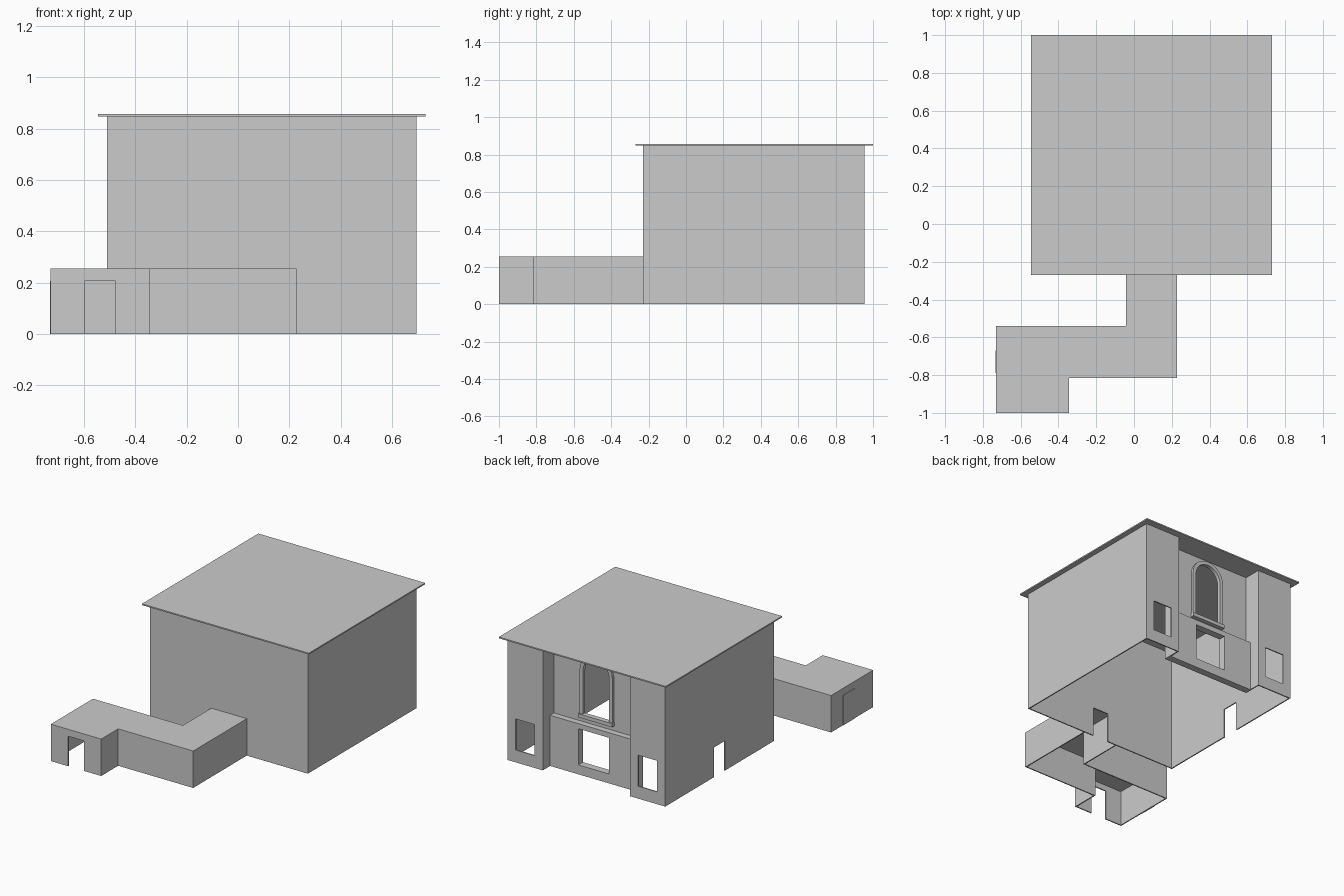
import bpy, math

if "Cube" in bpy.data.objects:
    bpy.data.objects.remove(bpy.data.objects["Cube"])

CX, CY = 0.0925, 0.3625      # centre of the main block
T = 0.008                    # wall thickness


def make(name, verts, faces):
    me = bpy.data.meshes.new(name)
    me.from_pydata(verts, [], faces)
    ob = bpy.data.objects.new(name, me)
    bpy.context.collection.objects.link(ob)
    return ob


def shell(name, pts, h, open_edges=(), top=False):
    """Thin walls along a counter-clockwise outline, optionally with a flat roof."""
    n = len(pts)
    verts = [(x, y, z) for z in (0, h) for x, y in pts]
    faces = [(i, (i + 1) % n, (i + 1) % n + n, i + n)
             for i in range(n) if i not in open_edges]
    if top:
        faces.append(tuple(range(n, 2 * n)))
    ob = make(name, verts, faces)
    m = ob.modifiers.new("thickness", 'SOLIDIFY')
    m.thickness, m.offset, m.use_even_offset = T, -1, True
    return ob


def prism(name, pts, y0, y1):
    """Extrude a counter-clockwise x-z profile from y0 to y1."""
    n = len(pts)
    verts = [(x, y, z) for y in (y0, y1) for x, z in pts]
    faces = [tuple(range(n)), tuple(range(2 * n - 1, n - 1, -1))]
    faces += [(i, i + n, (i + 1) % n + n, (i + 1) % n) for i in range(n)]
    return make(name, verts, faces)


def box(name, x0, x1, y0, y1, z0, z1):
    return prism(name, [(x0, z0), (x1, z0), (x1, z1), (x0, z1)], y0, y1)


def arch(r, bottom, spring):
    pts = [(CX - r, bottom), (CX + r, bottom)]
    return pts + [(CX + r * math.cos(math.pi * i / 16),
                   spring + r * math.sin(math.pi * i / 16)) for i in range(17)]


def cut(ob, cutter):
    cutter.hide_render = True
    cutter.hide_viewport = True
    m = ob.modifiers.new("opening", 'BOOLEAN')
    m.operation, m.solver, m.object = 'DIFFERENCE', 'EXACT', cutter


# Main walls with a recessed centre at the back
X0, X1, Y0, Y1 = -0.51, 0.695, -0.23, 0.955
RX0, RX1, RY = CX - 0.333, CX + 0.333, 0.833
walls = shell("main_walls", [(X0, Y0), (X1, Y0), (X1, Y1), (RX1, Y1),
                             (RX1, RY), (RX0, RY), (RX0, Y1), (X0, Y1)], 0.85)
box("roof_slab", -0.545, 0.73, -0.27, 1.0, 0.848, 0.857)

# Lower projecting bay inside the recess
bay = box("lower_bay", RX0, RX1, RY, 0.875, 0.0, 0.35)

# Arched window surround and sill
frame = prism("arch_surround", arch(0.125, 0.405, 0.71), RY, 0.85)
box("arch_sill", CX - 0.13, CX + 0.13, RY, 0.86, 0.385, 0.41)

# Openings in the main block
arch_cut = prism("arch_cutter", arch(0.1, 0.41, 0.71), 0.75, 0.93)
mid_cut = box("bay_window_cutter", CX - 0.117, CX + 0.117, 0.75, 0.93, 0.065, 0.315)
for c in (arch_cut, mid_cut):
    cut(walls, c)
cut(frame, arch_cut)
cut(bay, mid_cut)
for side in (-1, 1):
    wx = CX + side * 0.4685
    cut(walls, box("wing_window_cutter", wx - 0.073, wx + 0.073, 0.9, 1.0, 0.085, 0.30))
cut(walls, box("hall_door_cutter", CX - 0.06, CX + 0.06, -0.3, -0.17, -0.1, 0.205))
cut(walls, box("side_door_cutter", -0.6, -0.45, CY - 0.06, CY + 0.06, -0.1, 0.205))

# Winding entrance corridor, open underneath and where it meets the house
corridor = shell("entrance_corridor",
                 [(-0.73, -1), (-0.345, -1), (-0.345, -0.815), (0.228, -0.815),
                  (0.228, Y0), (-0.043, Y0), (-0.043, -0.54), (-0.73, -0.54)],
                 0.255, open_edges=(4,), top=True)
cut(corridor, box("front_door_cutter", -0.5975, -0.4775, -1.1, -0.95, -0.1, 0.207))

# Closed door on the corridor's left side
box("corridor_side_door", -0.733, -0.729, -0.79, -0.67, 0.0, 0.207)
